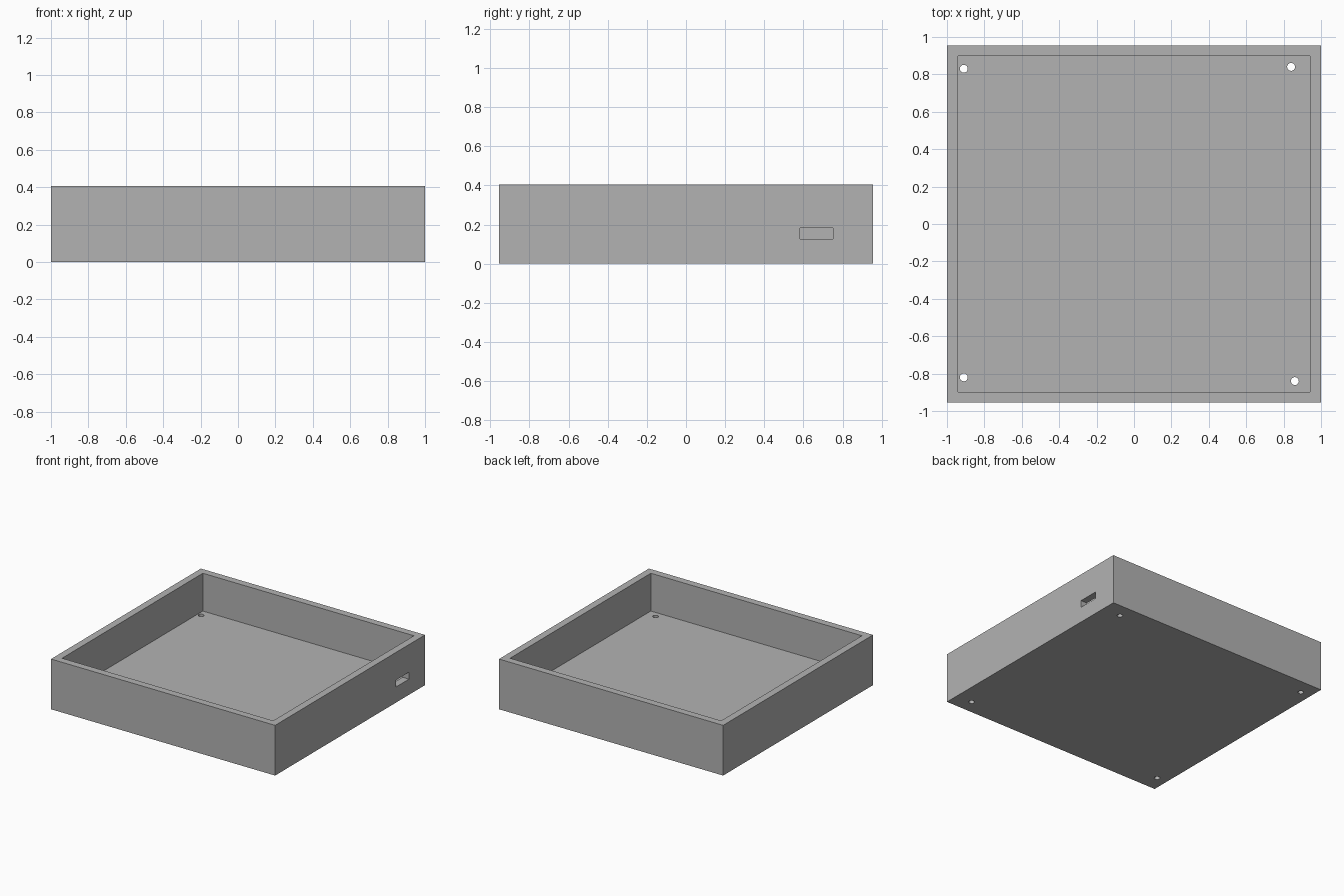
import bpy

if "Cube" in bpy.data.objects:
    bpy.data.objects.remove(bpy.data.objects["Cube"], do_unlink=True)

WIDTH, DEPTH, HEIGHT = 2.0, 1.91, 0.405
WALL, FLOOR = 0.058, 0.1

grey = bpy.data.materials.new("plain grey")
grey.use_nodes = True
colour = (0.45, 0.45, 0.45, 1)
grey.diffuse_color = colour
grey.node_tree.nodes["Principled BSDF"].inputs["Base Color"].default_value = colour


def box(name, size, centre):
    bpy.ops.mesh.primitive_cube_add(size=1, location=centre)
    ob = bpy.context.object
    ob.name = name
    ob.scale = size
    bpy.ops.object.transform_apply(location=False, rotation=False, scale=True)
    ob.data.materials.append(grey)
    return ob


def cut(target, cutter):
    # Apply the boolean and discard the cutter
    mod = target.modifiers.new("cut", "BOOLEAN")
    mod.operation = "DIFFERENCE"
    mod.solver = "EXACT"
    mod.object = cutter
    bpy.context.view_layer.objects.active = target
    bpy.ops.object.modifier_apply(modifier=mod.name)
    bpy.data.objects.remove(cutter, do_unlink=True)


# Open tray: solid block with a hollow
tray = box("open_tray", (WIDTH, DEPTH, HEIGHT), (0, 0, HEIGHT / 2))
cut(tray, box("hollow", (WIDTH - 2 * WALL, DEPTH - 2 * WALL, HEIGHT),
              (0, 0, FLOOR + HEIGHT / 2)))

# Cable slot through the left wall
cut(tray, box("cable_slot", (0.2, 0.168, 0.056), (WIDTH / 2, 0.667, 0.154)))

# Screw holes through the floor
for x, y in [(-0.91, 0.83), (0.84, 0.84), (-0.91, -0.82), (0.86, -0.84)]:
    bpy.ops.mesh.primitive_cylinder_add(vertices=32, radius=0.021, depth=0.3,
                                        location=(x, y, FLOOR / 2))
    cut(tray, bpy.context.object)

tray.select_set(True)
bpy.ops.object.shade_smooth_by_angle()
